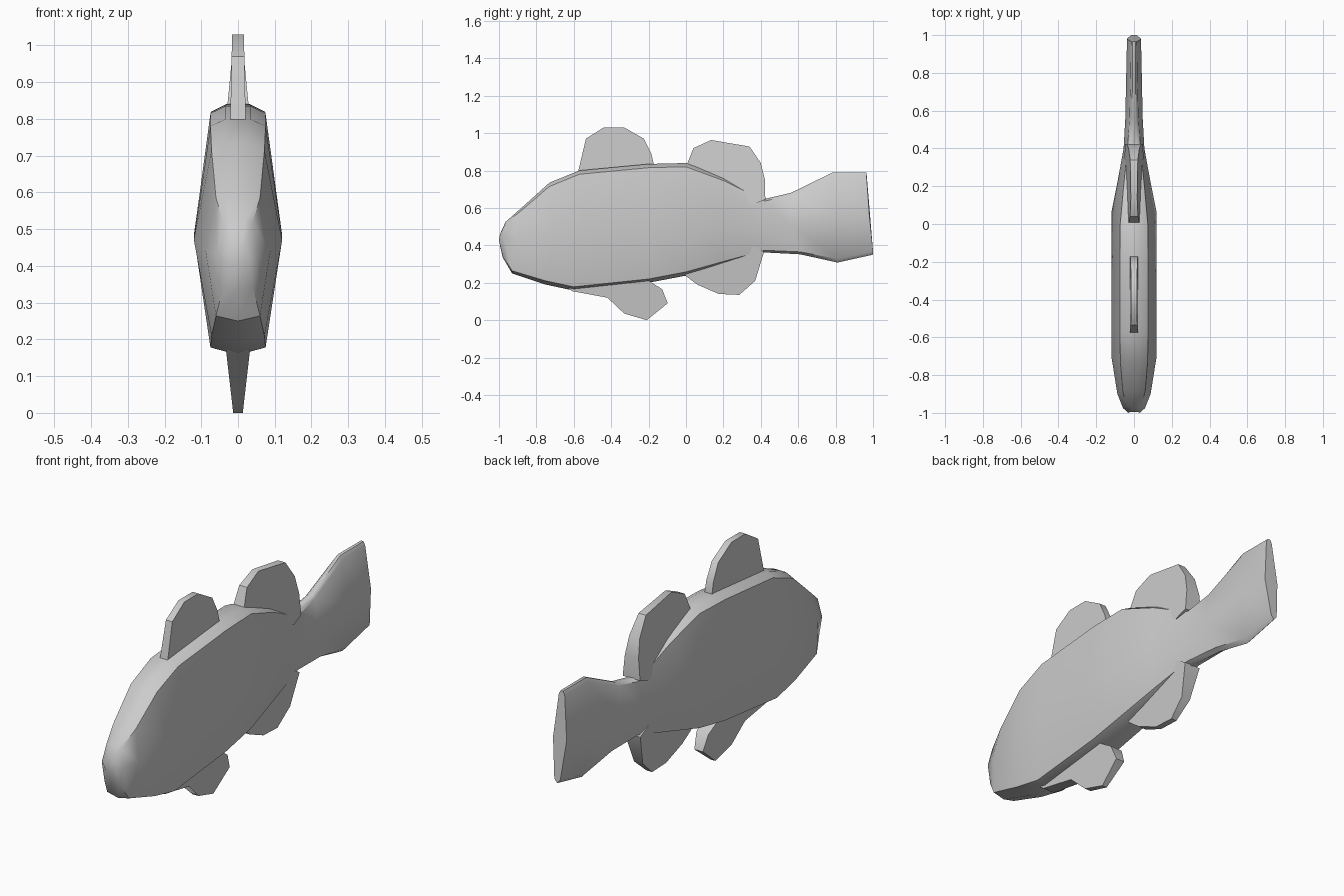
import bpy, bmesh

if "Cube" in bpy.data.objects:
    bpy.data.objects.remove(bpy.data.objects["Cube"])


def finish(name, bm, angle):
    bmesh.ops.recalc_face_normals(bm, faces=bm.faces[:])
    mesh = bpy.data.meshes.new(name)
    bm.to_mesh(mesh)
    bm.free()
    obj = bpy.data.objects.new(name, mesh)
    bpy.context.collection.objects.link(obj)
    bpy.ops.object.select_all(action='DESELECT')
    obj.select_set(True)
    bpy.context.view_layer.objects.active = obj
    bpy.ops.object.shade_smooth_by_angle(angle=angle)
    return obj


def loft(name, stations):
    # station: y top, y middle, y bottom, z top, z middle, z bottom, half width, ridge half width
    bm = bmesh.new()
    rings = []
    for yt, ym, yb, zt, zm, zb, w, r in stations:
        d = min(0.02, (zt - zb) * 0.04)
        pts = [(0, yt, zt), (r * .45, yt, zt), (r, yt, zt - d), (w, ym, zm),
               (r, yb, zb + d), (0, yb, zb), (-r, yb, zb + d), (-w, ym, zm),
               (-r, yt, zt - d), (-r * .45, yt, zt)]
        rings.append([bm.verts.new(p) for p in pts])
    for a, b in zip(rings, rings[1:]):
        for i in range(len(a)):
            j = (i + 1) % len(a)
            bm.faces.new((a[i], a[j], b[j], b[i]))
    bm.faces.new(rings[0])
    bm.faces.new(rings[-1])
    return finish(name, bm, 0.7)


def fin(name, outline, z_root, z_tip, t_root, t_tip):
    # flat fin whose thickness tapers from root to tip
    bm = bmesh.new()
    sides = []
    for s in (-1, 1):
        ring = []
        for y, z in outline:
            k = (z - z_root) / (z_tip - z_root)
            ring.append(bm.verts.new((s * (t_root + (t_tip - t_root) * k), y, z)))
        bm.faces.new(ring)
        sides.append(ring)
    a, b = sides
    for i in range(len(a)):
        j = (i + 1) % len(a)
        bm.faces.new((a[i], a[j], b[j], b[i]))
    return finish(name, bm, 0.7)


# body and tail in one loft
loft("fish_body", [
    (-.995, -1.0, -.995, .46, .43, .40, .03, .02),
    (-.965, -.975, -.98, .525, .43, .335, .058, .04),
    (-.88, -.90, -.93, .60, .44, .25, .088, .06),
    (-.73, -.70, -.75, .735, .47, .19, .12, .072),
    (-.57, -.55, -.60, .80, .48, .158, .12, .075),
    (-.20, -.20, -.20, .835, .48, .20, .12, .075),
    (0, .06, 0, .84, .485, .238, .12, .073),
    (.20, .22, .20, .765, .495, .295, .088, .055),
    (.42, .40, .42, .648, .50, .362, .055, .033),
    (.56, .56, .61, .68, .51, .352, .046, .024),
    (.785, .80, .81, .79, .54, .308, .041, .018),
    (.965, .98, 1.0, .79, .56, .35, .037, .016),
])

# two fins on the back
fin("front_back_fin", [(-.58, .76), (-.575, .80), (-.535, .97), (-.44, 1.03), (-.33, 1.03),
                       (-.225, .97), (-.185, .89), (-.172, .83), (-.172, .76)],
    .80, 1.03, .021, .016)
fin("rear_back_fin", [(0, .82), (.04, .92), (.135, .963), (.34, .928), (.40, .84),
                      (.422, .75), (.424, .645), (.36, .62), (.15, .72)],
    .70, .96, .042, .017)

# two fins under the belly
fin("rear_belly_fin", [(-.02, .26), (0, .235), (.06, .19), (.175, .14), (.285, .135),
                       (.37, .21), (.417, .365), (.36, .40), (.15, .33)],
    .34, .135, .04, .015)
fin("front_belly_fin", [(-.64, .18), (-.61, .155), (-.42, .12), (-.33, .035), (-.21, 0),
                        (-.098, .09), (-.127, .165), (-.19, .205), (-.22, .23)],
    .20, 0, .036, .013)
